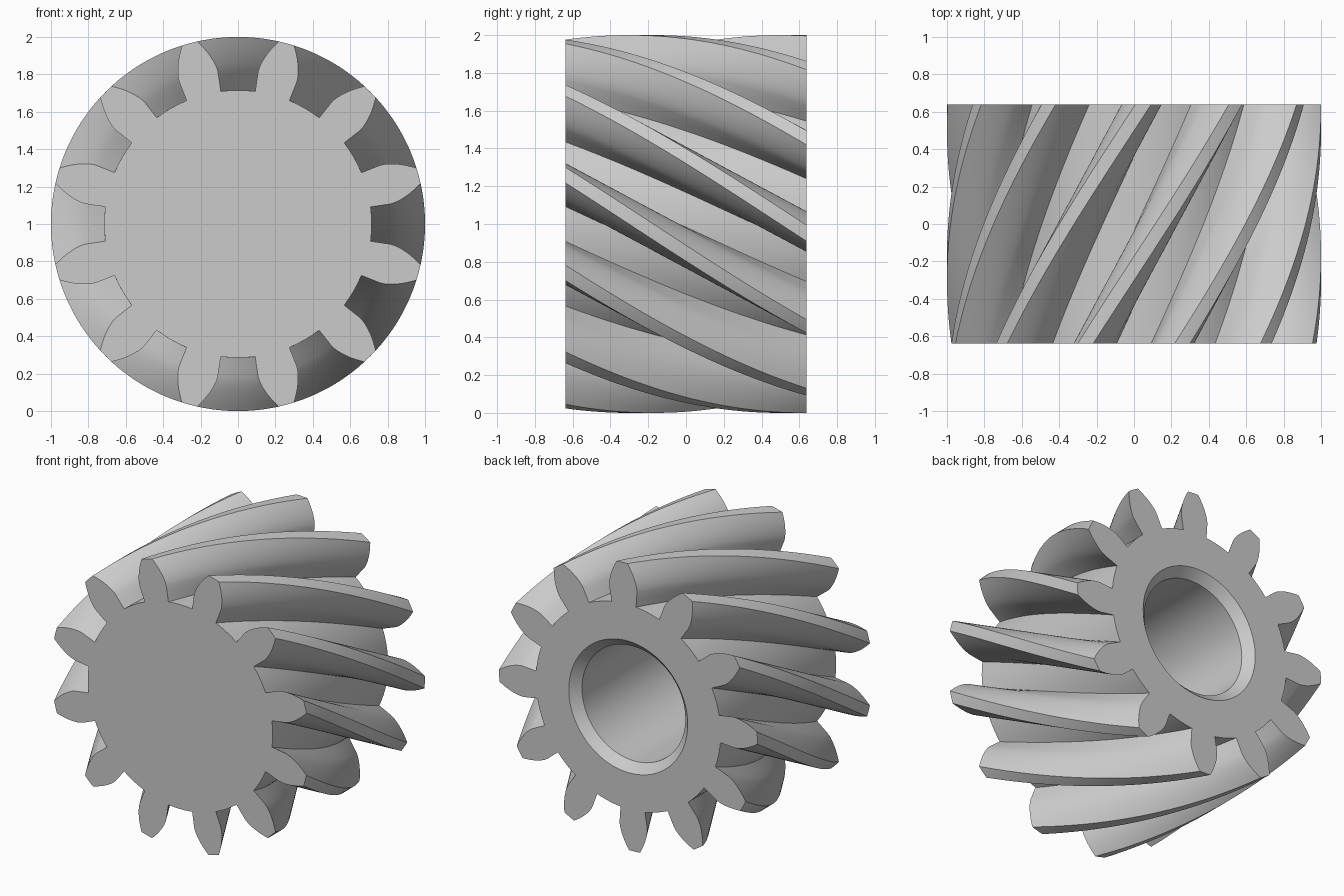
import bpy, bmesh
from math import sin, cos, pi, radians, acos, tan
from mathutils import Vector

if "Cube" in bpy.data.objects:
    bpy.data.objects.remove(bpy.data.objects["Cube"], do_unlink=True)

TEETH = 12
TIP_R, BASE_R, ROOT_R = 1.0, 0.82, 0.715
ROOT_HALF, BASE_HALF = radians(7.6), radians(7.5)
HALF_LEN = 0.638
TWIST = radians(47.8)
SLICES = 40
BORE_R, CHAMFER, BORE_DEPTH, BORE_SIDES = 0.40, 0.06, 1.12, 72


def half_angle(r):
    """Half the tooth's angular width at radius r: involute above the base circle."""
    if r <= BASE_R:
        t = (r - ROOT_R) / (BASE_R - ROOT_R)
        return ROOT_HALF + (BASE_HALF - ROOT_HALF) * t
    a = acos(BASE_R / r)
    return BASE_HALF - (tan(a) - a)


def gear_profile():
    """(radius, angle) pairs around the whole gear outline."""
    radii = [ROOT_R, 0.77] + [BASE_R + (TIP_R - BASE_R) * i / 8 for i in range(9)]
    flank = [(r, half_angle(r)) for r in radii]
    tip = flank[-1][1]
    tooth = [(r, -h) for r, h in flank]
    tooth += [(TIP_R, tip * (i / 2 - 1)) for i in (1, 2, 3)]
    tooth += [(r, h) for r, h in reversed(flank)]
    pitch = 2 * pi / TEETH
    gap = pitch - 2 * ROOT_HALF
    tooth += [(ROOT_R, ROOT_HALF + gap * i / 4) for i in (1, 2, 3)]
    return [(r, a + pitch * (k + 0.5)) for k in range(TEETH) for r, a in tooth]


def add_ring(bm, points, y, turn=0.0):
    return [bm.verts.new((r * cos(a + turn), y, 1 + r * sin(a + turn))) for r, a in points]


def skin(bm, ring_a, ring_b):
    n = len(ring_a)
    for i in range(n):
        j = (i + 1) % n
        bm.faces.new((ring_a[i], ring_a[j], ring_b[j], ring_b[i]))


def ring_edges(bm, ring):
    return [bm.edges.get((ring[i - 1], ring[i])) for i in range(len(ring))]


bm = bmesh.new()

# Helical teeth
profile = gear_profile()
rings = []
for s in range(SLICES + 1):
    t = s / SLICES
    rings.append(add_ring(bm, profile, HALF_LEN * (2 * t - 1), -TWIST * t))
for a, b in zip(rings, rings[1:]):
    skin(bm, a, b)

# Closed front face
bm.faces.new(rings[0])

# Chamfered blind bore in the back
bore = []
for r, depth in ((BORE_R + CHAMFER, 0), (BORE_R, CHAMFER), (BORE_R, BORE_DEPTH)):
    circle = [(r, 2 * pi * i / BORE_SIDES) for i in range(BORE_SIDES)]
    bore.append(add_ring(bm, circle, HALF_LEN - depth))
for a, b in zip(bore, bore[1:]):
    skin(bm, a, b)
bm.faces.new(bore[-1])

# Back face around the bore
bmesh.ops.triangle_fill(bm, use_beauty=True, normal=Vector((0, 1, 0)),
                        edges=ring_edges(bm, rings[-1]) + ring_edges(bm, bore[0]))
bmesh.ops.recalc_face_normals(bm, faces=bm.faces[:])

mesh = bpy.data.meshes.new("helical_gear")
bm.to_mesh(mesh)
bm.free()
gear = bpy.data.objects.new("helical_gear", mesh)
bpy.context.collection.objects.link(gear)

# Plain grey metal
grey = bpy.data.materials.new("light_grey")
grey.use_nodes = True
colour = (0.6, 0.6, 0.6, 1)
grey.diffuse_color = colour
grey.node_tree.nodes["Principled BSDF"].inputs["Base Color"].default_value = colour
mesh.materials.append(grey)

bpy.ops.object.select_all(action="DESELECT")
gear.select_set(True)
bpy.context.view_layer.objects.active = gear
bpy.ops.object.shade_smooth_by_angle(angle=radians(25))
